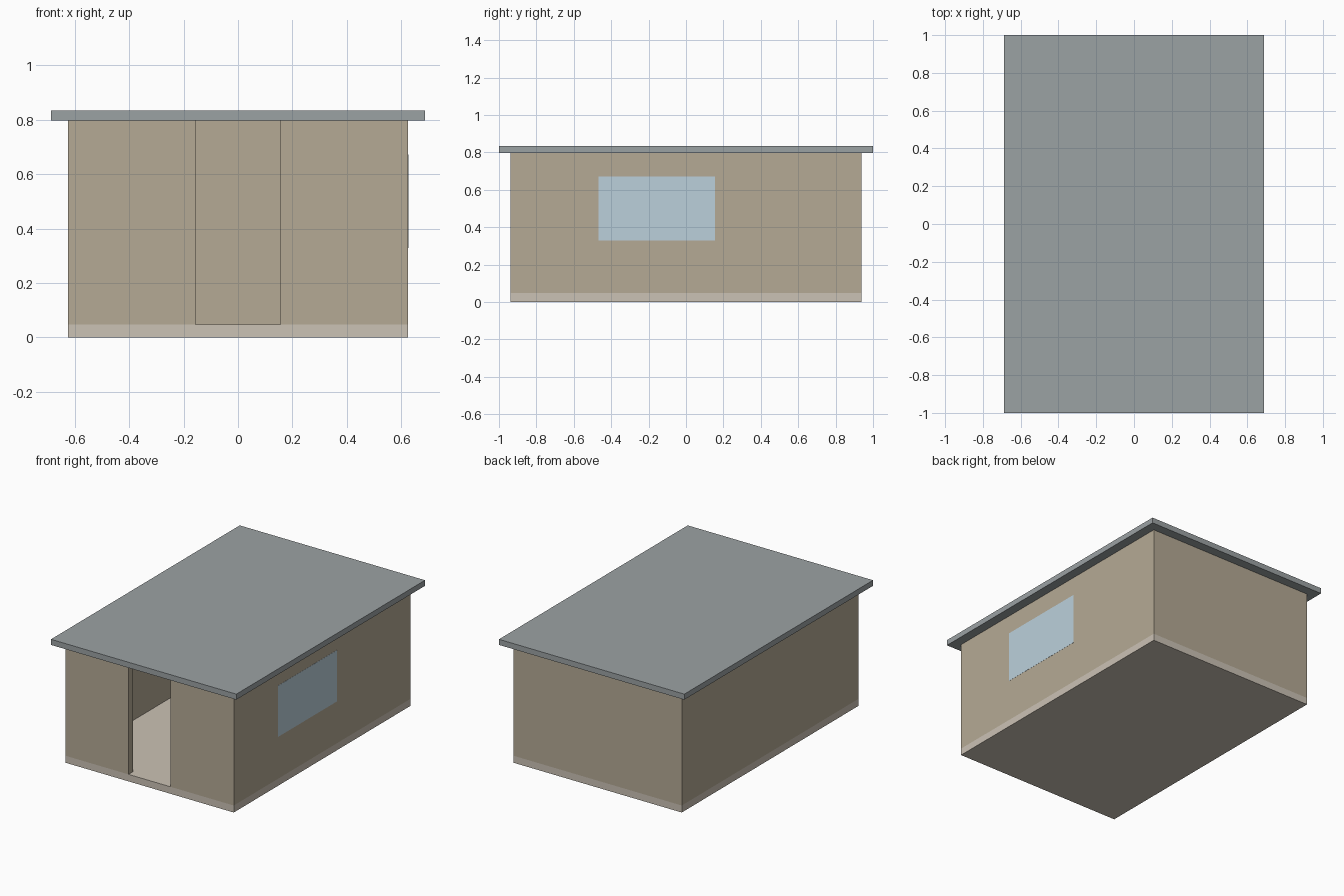
import bpy

if "Cube" in bpy.data.objects:
    bpy.data.objects.remove(bpy.data.objects["Cube"])

S = 0.3125  # model units per metre


def material(name, rgb):
    m = bpy.data.materials.new(name)
    m.diffuse_color = (*rgb, 1)
    m.use_nodes = True
    m.node_tree.nodes["Principled BSDF"].inputs["Base Color"].default_value = m.diffuse_color
    return m


def box(name, x, y, z, mat):
    """Box from (min, max) ranges in metres."""
    bpy.ops.mesh.primitive_cube_add(
        size=1, location=[S * (a + b) / 2 for a, b in (x, y, z)])
    ob = bpy.context.object
    ob.name = name
    ob.scale = [S * (b - a) for a, b in (x, y, z)]
    bpy.ops.object.transform_apply(location=False, rotation=False, scale=True)
    ob.data.materials.append(mat)
    return ob


wall_mat = material("wall_plaster", (0.46, 0.40, 0.30))
floor_mat = material("floor_concrete", (0.60, 0.54, 0.46))
roof_mat = material("roof_grey", (0.33, 0.36, 0.37))
glass_mat = material("window_glass", (0.50, 0.63, 0.71))

W, L, T = 2.0, 3.0, 0.15          # half width, half length, wall thickness
F, H = 0.15, 2.55                 # floor top, wall top
DOOR = 0.5                        # half width of the doorway

# Floor slab and overhanging flat roof
box("floor", (-W, W), (-L, L), (0, F), floor_mat)
box("roof", (-W - 0.2, W + 0.2), (-L - 0.2, L + 0.2), (H, H + 0.12), roof_mat)

# Back wall, side walls and the two front walls beside the full-height doorway
box("back_wall", (-W, W), (L - T, L), (F, H), wall_mat)
for side, s in (("left", -1), ("right", 1)):
    box(side + "_wall", sorted((s * (W - T), s * W)), (T - L, L - T), (F, H), wall_mat)
    box("front_wall_" + side, sorted((s * DOOR, s * W)), (-L, T - L), (F, H), wall_mat)

# Window pane, practically flush with the right wall
box("window", (W - T - 0.003, W + 0.003), (-1.5, 0.5), (1.05, 2.15), glass_mat)
